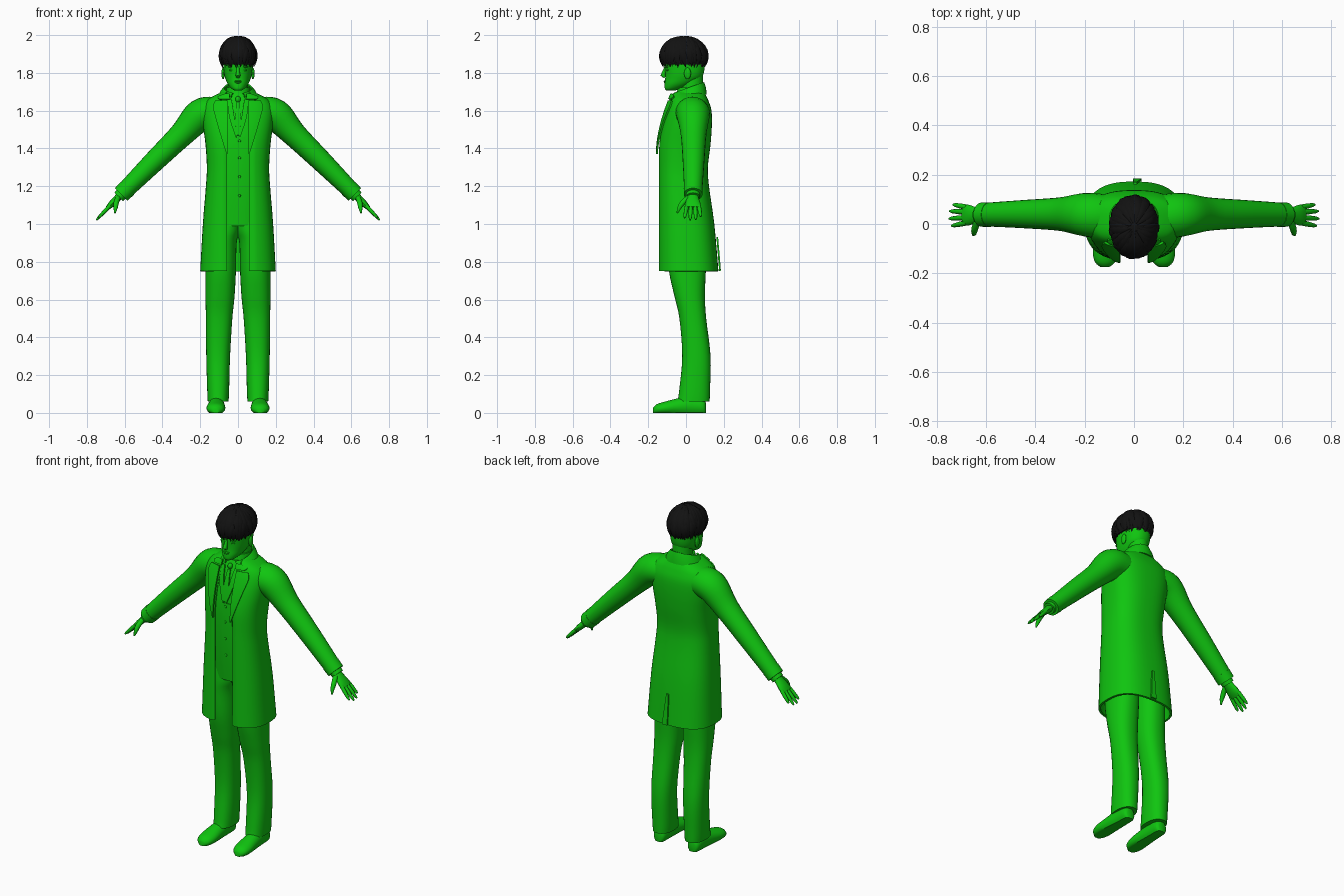
import bpy, bmesh, random
from math import sin, cos, pi, acos, radians
from mathutils import Vector

random.seed(4)
cube = bpy.data.objects.get("Cube")
if cube:
    bpy.data.objects.remove(cube)


def material(name, color):
    m = bpy.data.materials.new(name)
    m.use_nodes = True
    m.diffuse_color = color
    m.node_tree.nodes["Principled BSDF"].inputs["Base Color"].default_value = color
    return m


GREEN = material("bright_green", (0.005, 0.56, 0.005, 1))
BLACK = material("hair_black", (0.006, 0.006, 0.006, 1))


def smooth(rows, k=4):
    """Catmull-Rom interpolation of rows of numbers."""
    out = []
    for i in range(len(rows) - 1):
        quad = [rows[max(0, min(len(rows) - 1, i + d))] for d in (-1, 0, 1, 2)]
        for s in range(k):
            t = s / k
            out.append([b + t * (c - a) / 2 + t * t * (2 * a - 5 * b + 4 * c - d) / 2
                        + t ** 3 * (3 * b - a - 3 * c + d) / 2 for a, b, c, d in zip(*quad)])
    return out + [list(rows[-1])]


def loft(bm, rings, closed=True, caps=True):
    vs = [[bm.verts.new(p) for p in ring] for ring in rings]
    n = len(vs[0])
    for lo, hi in zip(vs, vs[1:]):
        for j in range(n if closed else n - 1):
            k = (j + 1) % n
            bm.faces.new((lo[j], lo[k], hi[k], hi[j]))
    if closed and caps:
        bm.faces.new(vs[0][::-1])
        bm.faces.new(vs[-1])


def finish(bm, name, mat=GREEN, mirror=False, thick=0, fix=True):
    if fix:
        bmesh.ops.recalc_face_normals(bm, faces=bm.faces)
    mesh = bpy.data.meshes.new(name)
    bm.to_mesh(mesh)
    bm.free()
    mesh.materials.append(mat)
    ob = bpy.data.objects.new(name, mesh)
    bpy.context.collection.objects.link(ob)
    if thick:
        mod = ob.modifiers.new("Thickness", 'SOLIDIFY')
        mod.thickness, mod.offset = thick, -1
    if mirror:
        ob.modifiers.new("Mirror", 'MIRROR').use_mirror_merge = False
    bpy.ops.object.select_all(action='DESELECT')
    ob.select_set(True)
    bpy.context.view_layer.objects.active = ob
    bpy.ops.object.convert(target='MESH')
    bpy.ops.object.shade_smooth_by_angle(angle=radians(42))
    return ob


def oval(z, w, yf, yb, n=2.0, cx=0, gap=0, count=48):
    """Superellipse ring; a gap leaves it open at the front."""
    a = acos(min(1, gap / w) ** (n / 2)) if gap else pi / 2
    pts = []
    for j in range(count):
        t = -a + (pi + 2 * a) * j / (count - 1 if gap else count)
        c, s = cos(t), sin(t)
        pts.append(Vector((cx + w * abs(c) ** (2 / n) * (1 if c > 0 else -1),
                           (yf + yb) / 2 + (yb - yf) / 2 * abs(s) ** (2 / n) * (1 if s > 0 else -1), z)))
    if gap:
        pts[0].y += 0.012
        pts[-1].y += 0.012
    return pts


def surface_y(rows, x, z, n, back=False):
    """Depth of a lofted body at a given x and height."""
    i = max(k for k in range(len(rows) - 1) if rows[k][0] <= z or k == 0)
    a, b = rows[i], rows[i + 1]
    t = max(0, min(1, (z - a[0]) / (b[0] - a[0])))
    w, yf, yb = [p + t * (q - p) for p, q in zip(a[1:], b[1:])]
    r = (yb - yf) / 2 * max(0, 1 - min(1, abs(x) / w) ** n) ** (1 / n)
    return (yf + yb) / 2 + (r if back else -r)


def patch(name, rows, n, outline, lift, mirror=True, back=False):
    """Thin plate lying on a body; outline rows are (z, inner x, outer x)."""
    bm = bmesh.new()
    loft(bm, [[(x0 + (x1 - x0) * k / 6,
                surface_y(rows, x0 + (x1 - x0) * k / 6, z, n, back) + (lift if back else -lift), z)
               for k in range(7)] for z, x0, x1 in smooth(outline, 3)], closed=False)
    finish(bm, name, mirror=mirror, thick=0.009, fix=False)


def tube(bm, stations, side, count=24):
    """Tube through (x, y, z, side radius, other radius) stations."""
    pts = [Vector(s[:3]) for s in stations]
    rings = []
    for i, (p, s) in enumerate(zip(pts, stations)):
        d = (pts[min(i + 1, len(pts) - 1)] - pts[max(i - 1, 0)]).normalized()
        v = d.cross(Vector(side)).normalized()
        u = v.cross(d)
        rings.append([p + u * s[3] * cos(2 * pi * j / count) + v * s[4] * sin(2 * pi * j / count)
                      for j in range(count)])
    loft(bm, rings)


def body(name, rows, n=2.0, **kw):
    bm = bmesh.new()
    loft(bm, [oval(z, w, yf, yb, n) for z, w, yf, yb in rows])
    finish(bm, name, **kw)


def balls(name, specs, mirror=False):
    bm = bmesh.new()
    for loc, size in specs:
        for v in bmesh.ops.create_uvsphere(bm, u_segments=16, v_segments=10, radius=1)["verts"]:
            v.co = Vector(loc) + Vector([a * b for a, b in zip(v.co, size)])
    finish(bm, name, mirror=mirror)


# Long open coat
COAT_N = 2.6
coat = smooth([(0.75, .20, -.15, .172), (1.0, .186, -.15, .15), (1.2, .17, -.15, .122),
               (1.3, .165, -.15, .116), (1.42, .172, -.148, .13), (1.52, .185, -.13, .137),
               (1.6, .19, -.106, .135), (1.65, .17, -.088, .12), (1.68, .125, -.078, .106),
               (1.7, .08, -.07, .095)])
bm = bmesh.new()
loft(bm, [oval(z, w, yf, yb, COAT_N, gap=.057) for z, w, yf, yb in coat], closed=False)
finish(bm, "coat", thick=0.012, fix=False)
patch("coat_lapels", coat, COAT_N, [(1.37, .056, .06), (1.45, .056, .086), (1.55, .056, .115),
                                    (1.62, .056, .132), (1.655, .056, .12)], 0.012)
patch("collar_leaves", coat, COAT_N, [(1.662, .045, .098), (1.675, .045, .108), (1.69, .045, .07)], 0.012)
patch("back_vent_flap", coat, COAT_N, [(0.752, -.004, .03), (0.93, -.002, .012)], 0.004, False, True)

# Turned-up collar around the neck, higher at the back
bm = bmesh.new()
loft(bm, [[(w * cos(t), yc + d * sin(t), z + tilt * sin(t))
           for t in [-1.2 + (pi + 2.4) * j / 40 for j in range(41)]]
          for w, yc, d, z, tilt in [(.108, .018, .092, 1.675, .012), (.092, .015, .09, 1.705, .02),
                                    (.074, .012, .084, 1.722, .03)]], closed=False)
finish(bm, "coat_collar", thick=0.009, fix=False)

# Inner jacket, its lapels, overlap and buttons
jacket = smooth([(.99, .14, -.105, .09), (1.2, .145, -.122, .09), (1.42, .15, -.125, .1),
                 (1.55, .15, -.106, .11), (1.62, .13, -.087, .1), (1.69, .065, -.055, .088)])
body("inner_jacket", jacket, 2.4)
patch("inner_lapels", jacket, 2.4, [(1.46, .004, .012), (1.56, .018, .045), (1.66, .034, .058)], 0.009)
patch("jacket_overlap", jacket, 2.4, [(1.0, -.012, .056), (1.25, -.014, .056), (1.46, -.008, .04)], 0.005, False)
balls("jacket_buttons", [((.008, surface_y(jacket, 0, z, 2.4) - .006, z), (.007, .004, .007))
                         for z in (1.15, 1.25, 1.35, 1.44)])

# Shirt collar and tie
bm = bmesh.new()
loft(bm, [oval(1.65, .066, -.06, .09), oval(1.7, .063, -.048, .088), oval(1.722, .06, -.042, .086)])
finish(bm, "shirt_collar")
patch("tie", jacket, 2.4, [(1.47, .0, .012), (1.55, .0, .016), (1.645, .0, .008)], 0.008)
balls("tie_knot", [((0, -.074, 1.66), (.014, .014, .017))])

# Sleeves and cuffs
bm = bmesh.new()
tube(bm, smooth([(.12, .03, 1.59, .09, .082), (.2, .038, 1.575, .088, .086), (.3, .04, 1.472, .068, .066),
                 (.45, .04, 1.325, .057, .056), (.615, .038, 1.16, .047, .045)], 5), (0, 1, 0))
finish(bm, "sleeves", mirror=True)
bm = bmesh.new()
tube(bm, [(.585, .038, 1.19, .05, .049), (.618, .038, 1.157, .049, .047)], (0, 1, 0))
tube(bm, [(.6, .037, 1.175, .038, .034), (.632, .037, 1.143, .036, .032)], (0, 1, 0))
finish(bm, "cuffs", mirror=True)

# Hands with four fingers and a thumb
bm = bmesh.new()
tube(bm, smooth([(.61, .036, 1.165, .026, .02), (.64, .036, 1.135, .032, .019), (.67, .036, 1.105, .042, .017),
                 (.69, .036, 1.085, .04, .012)], 3), (0, 1, 0), 16)
for y, fan, reach in [(.068, .01, .052), (.048, .004, .066), (.026, -.004, .068), (.005, -.012, .058)]:
    tube(bm, [(.678 + reach * t, y + fan * t, 1.097 - reach * 1.06 * t, r, r)
              for t, r in [(0, .011), (.5, .0105), (.9, .008), (1.05, .004)]], (0, 1, 0), 10)
tube(bm, smooth([(.635, .012, 1.14, .014, .014), (.645, -.018, 1.112, .014, .014),
                 (.648, -.036, 1.085, .011, .011), (.652, -.046, 1.058, .004, .004)], 2), (1, 0, 0), 10)
finish(bm, "hands", mirror=True)

# Trousers
bm = bmesh.new()
legs = smooth([(.06, .05, .16, -.045, .125), (.12, .047, .163, -.036, .127), (.3, .042, .168, -.02, .13),
               (.5, .03, .17, -.035, .107), (.62, .018, .172, -.062, .1), (.75, .011, .172, -.09, .105),
               (.9, .007, .168, -.102, .11), (.97, -.01, .16, -.104, .108), (1.06, -.01, .145, -.1, .095)])
loft(bm, [oval(z, (xo - xi) / 2, yf, yb, 2.3, (xo + xi) / 2, count=32) for z, xi, xo, yf, yb in legs])
finish(bm, "trousers", mirror=True)

# Shoes with flat soles
bm = bmesh.new()
shoe = smooth([(.105, .112, .02, .055), (.09, .112, .036, .075), (.03, .113, .04, .09), (-.04, .115, .045, .078),
               (-.11, .117, .05, .06), (-.155, .118, .04, .046), (-.175, .118, .016, .026)], 3)
loft(bm, [[(x + w * cos(t), y, max(0, h * (.42 + .58 * sin(t)))) for t in [2 * pi * j / 24 for j in range(24)]]
          for y, x, w, h in shoe])
finish(bm, "shoes", mirror=True)

# Head, neck and face
body("neck", [(1.62, .06, -.03, .09), (1.7, .054, -.03, .088), (1.8, .054, -.03, .09)])
body("head", smooth([(1.706, .016, -.104, -.06), (1.716, .034, -.112, -.03), (1.74, .054, -.113, .03),
                     (1.77, .067, -.11, .078), (1.8, .074, -.11, .094), (1.85, .078, -.113, .1),
                     (1.9, .079, -.106, .1), (1.95, .062, -.08, .08), (1.98, .03, -.045, .045)]), 2.2)
bm = bmesh.new()
tube(bm, [(0, -.108, 1.83, .007, .006), (0, -.116, 1.805, .009, .01), (0, -.122, 1.787, .013, .013),
          (0, -.113, 1.776, .01, .006)], (1, 0, 0), 12)
finish(bm, "nose")
balls("lips", [((0, -.11, 1.756), (.02, .008, .004)), ((0, -.109, 1.749), (.017, .008, .005))])
balls("eyes", [((.033, -.097, 1.815), (.015, .008, .006)), ((.033, -.1, 1.832), (.02, .007, .004))], True)
balls("ears", [((.079, .008, 1.797), (.009, .018, .031))], True)

# Hair: a cap under layers of tapered locks swept from the crown
bm = bmesh.new()
centre, size = Vector((0, -.012, 1.885)), Vector((.094, .122, .108))


def scalp(theta, phi, k=1.0):
    return centre + Vector((size.x * sin(phi) * cos(theta), size.y * sin(phi) * sin(theta), size.z * cos(phi))) * k


loft(bm, [[scalp(2 * pi * j / 32, phi) for j in range(32)] for phi in [.05 + .19 * i for i in range(11)]])
for layer, start in enumerate((.15, .5, .95)):
    for i in range(34):
        theta = 2 * pi * (i + random.random()) / 34
        end = 2.02 + random.uniform(-.14, .12) + .15 * max(0, sin(theta))
        swirl, k = random.uniform(-.2, .3), random.uniform(1.0, 1.035)
        stations = []
        for s in range(9):
            t = s / 8
            a = theta + swirl * t
            r = .017 * max(.04, min(1, 3 * t + .15, 2.2 * (1 - t)))
            stations.append((*scalp(a, start + (end - start) * t, k), r, r * .4))
        tube(bm, stations, (-sin(theta), cos(theta), 0), 6)
finish(bm, "hair", BLACK)
